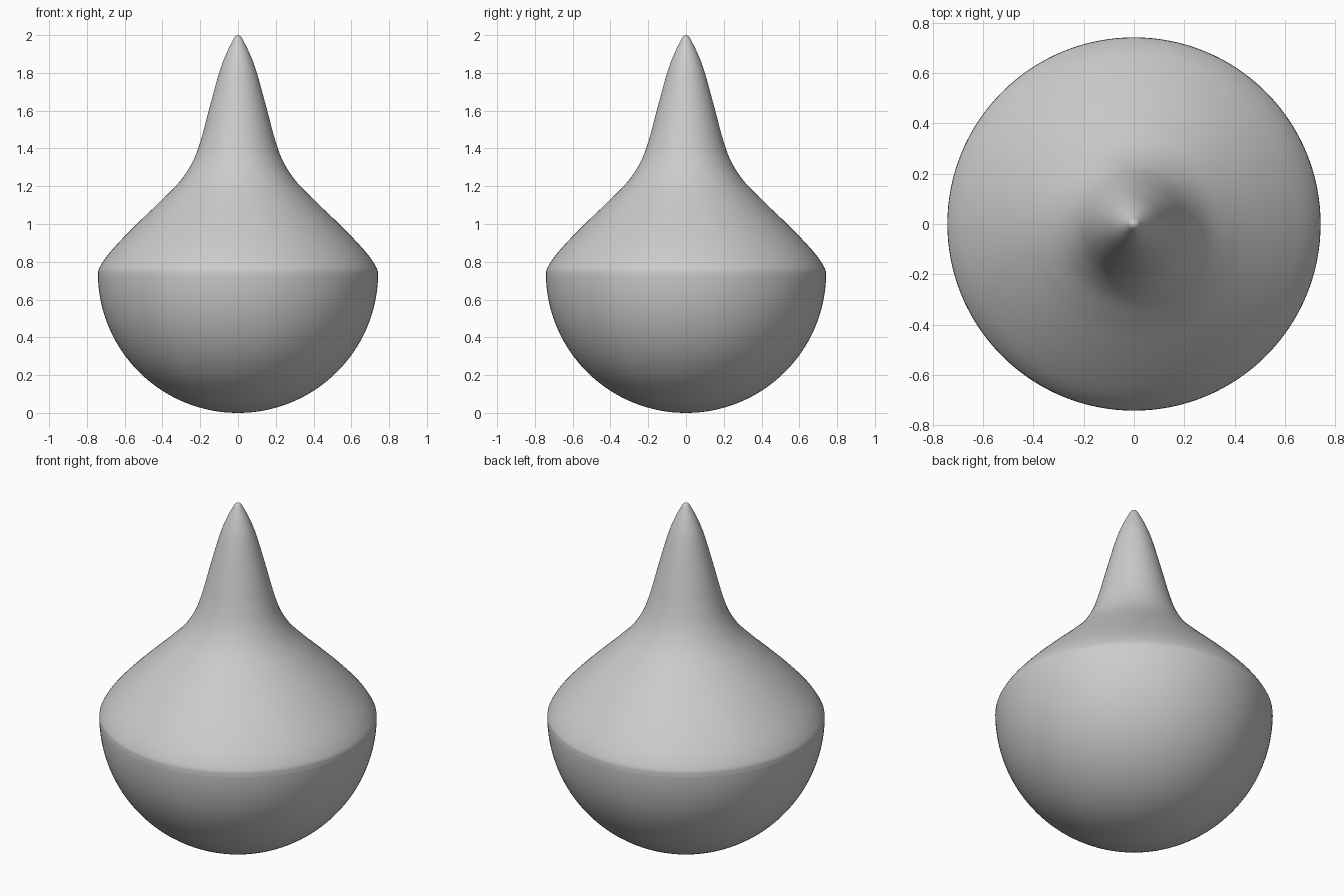
import bpy
import bmesh
import math
from mathutils import Vector

if "Cube" in bpy.data.objects:
    bpy.data.objects.remove(bpy.data.objects["Cube"], do_unlink=True)

SEGMENTS = 128
RADIUS = 0.742

grey = bpy.data.materials.new("plain grey")
grey.use_nodes = True
colour = (0.6, 0.6, 0.6, 1)
grey.diffuse_color = colour
grey.node_tree.nodes["Principled BSDF"].inputs["Base Color"].default_value = colour


def smooth_path(points, steps):
    """Catmull-Rom curve through (radius, height) points."""
    pts = [Vector(p) for p in points]
    pts = [2 * pts[0] - pts[1]] + pts + [2 * pts[-1] - pts[-2]]
    path = []
    for a, b, c, d in zip(pts, pts[1:], pts[2:], pts[3:]):
        for i in range(steps):
            t = i / steps
            path.append(0.5 * (2 * b + (c - a) * t + (2 * a - 5 * b + 4 * c - d) * t ** 2
                               + (3 * b - a - 3 * c + d) * t ** 3))
    return path + [pts[-2]]


# Round bowl below the shoulder
bowl = []
for i in range(49):
    angle = math.pi / 2 * i / 49
    bowl.append(Vector((RADIUS * math.sin(angle), RADIUS * (1 - math.cos(angle)))))

# Shoulder, concave neck and rounded tip
neck = smooth_path([(RADIUS, 0.73), (0.735, 0.765), (0.69, 0.835), (0.61, 0.925),
                    (0.515, 1.02), (0.4, 1.13), (0.3, 1.235), (0.235, 1.34),
                    (0.195, 1.45), (0.155, 1.6), (0.1, 1.8), (0.063, 1.9),
                    (0.026, 1.975), (0.014, 1.993), (0, 2)], 6)

# Spin the profile into one closed body
bm = bmesh.new()
verts = [bm.verts.new((p.x, 0, p.y)) for p in bowl + neck]
edges = [bm.edges.new(pair) for pair in zip(verts, verts[1:])]
bmesh.ops.spin(bm, geom=verts + edges, cent=(0, 0, 0), axis=(0, 0, 1),
               angle=2 * math.pi, steps=SEGMENTS, use_merge=True)
bmesh.ops.remove_doubles(bm, verts=bm.verts, dist=0.0001)
bmesh.ops.recalc_face_normals(bm, faces=bm.faces)
mesh = bpy.data.meshes.new("drop_body")
bm.to_mesh(mesh)
bm.free()
mesh.materials.append(grey)
mesh.shade_smooth()
body = bpy.data.objects.new("drop_body", mesh)
bpy.context.collection.objects.link(body)
